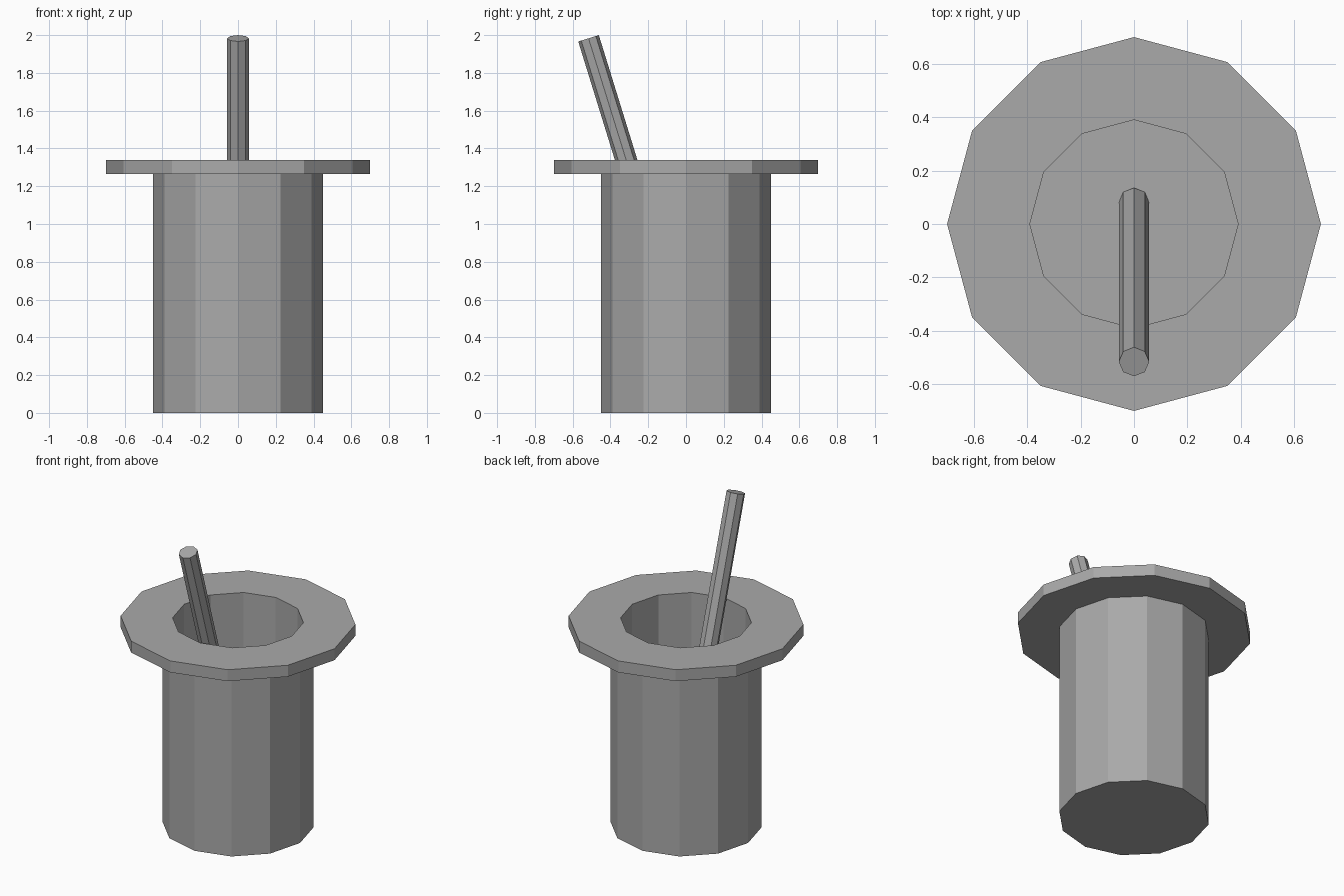
import bpy
import bmesh
from math import cos, sin, tau
from mathutils import Matrix, Vector

cube = bpy.data.objects.get("Cube")
if cube:
    bpy.data.objects.remove(cube, do_unlink=True)

GREY = (0.4, 0.4, 0.4, 1.0)
grey = bpy.data.materials.new("plain grey")
grey.use_nodes = True
grey.diffuse_color = GREY
grey.node_tree.nodes["Principled BSDF"].inputs["Base Color"].default_value = GREY


def lathe(name, profile, sides):
    """Turn a (radius, height) profile around z and cap both ends."""
    bm = bmesh.new()
    rings = [[bm.verts.new((r * cos(tau * i / sides), r * sin(tau * i / sides), z))
              for i in range(sides)] for r, z in profile]
    for low, high in zip(rings, rings[1:]):
        for i in range(sides):
            j = (i + 1) % sides
            bm.faces.new((low[i], low[j], high[j], high[i]))
    bm.faces.new(rings[0][::-1])
    bm.faces.new(rings[-1])
    bmesh.ops.recalc_face_normals(bm, faces=bm.faces)
    mesh = bpy.data.meshes.new(name)
    bm.to_mesh(mesh)
    bm.free()
    mesh.materials.append(grey)
    obj = bpy.data.objects.new(name, mesh)
    bpy.context.collection.objects.link(obj)
    return obj


# Hollow twelve-sided hat: outer wall, brim, inner wall and floor
lathe("upturned_hat", [(0.45, 0), (0.45, 1.265), (0.70, 1.265),
                       (0.70, 1.34), (0.39, 1.34), (0.39, 0.06)], 12)

# Eight-sided wand leaning towards the front
LEAN = 0.3
LENGTH = 2.02
wand = lathe("wand", [(0.057, -LENGTH), (0.057, 0)], 8)
wand.matrix_world = (Matrix.Translation(Vector((0, -0.516, 1.983)))
                     @ Matrix.Rotation(LEAN, 4, "X"))
